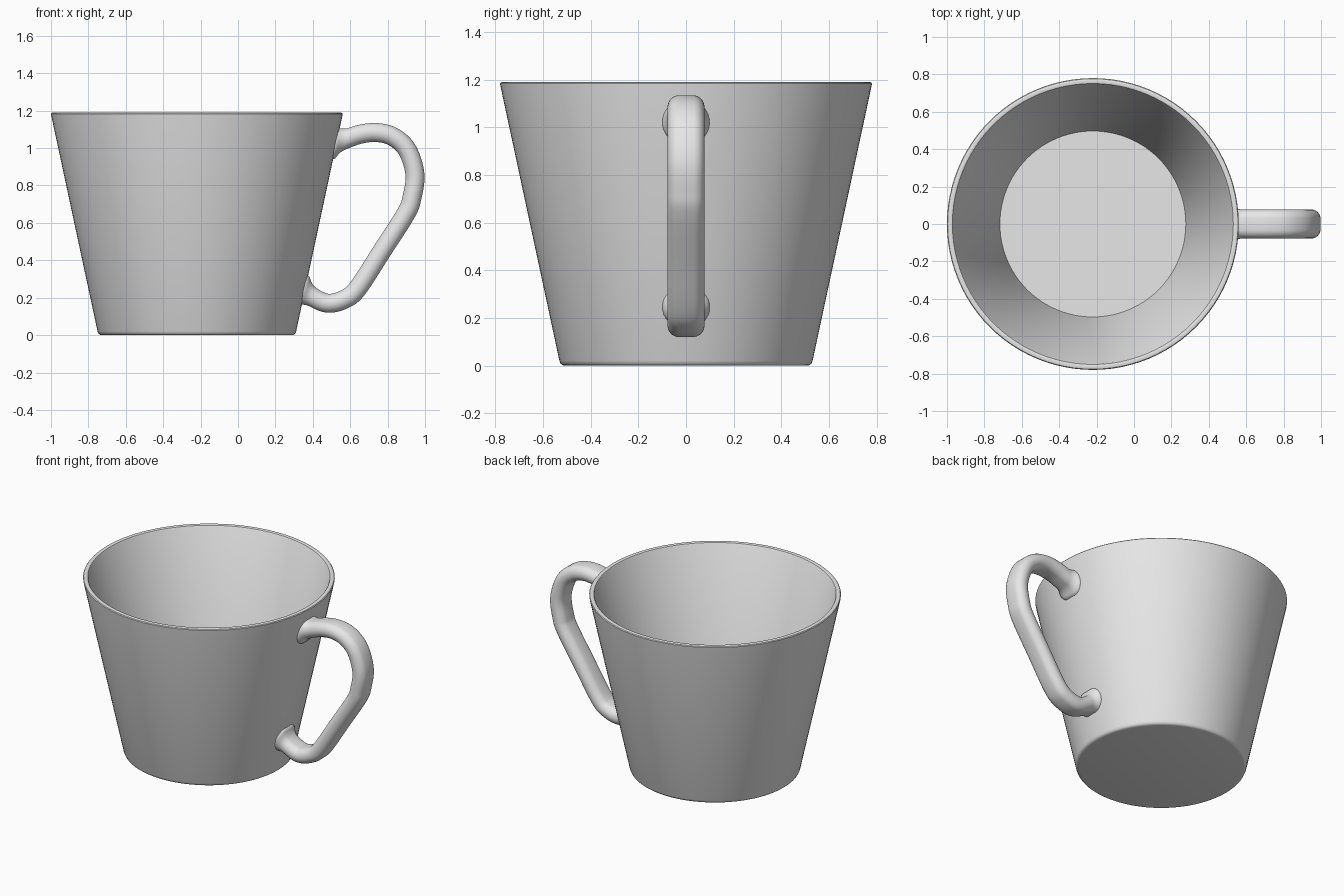
import bpy, bmesh, math
from mathutils import Vector

cube = bpy.data.objects.get("Cube")
if cube:
    bpy.data.objects.remove(cube, do_unlink=True)

CUP_X = -0.22          # cup axis
SEGMENTS = 96

grey = bpy.data.materials.new("plain_grey")
grey.use_nodes = True
grey.diffuse_color = (0.8, 0.8, 0.8, 1)
grey.node_tree.nodes["Principled BSDF"].inputs["Base Color"].default_value = (0.8, 0.8, 0.8, 1)


def finish(bm, name):
    """Turn a bmesh into a smooth shaded grey object."""
    bmesh.ops.remove_doubles(bm, verts=bm.verts, dist=1e-5)
    bmesh.ops.recalc_face_normals(bm, faces=bm.faces)
    mesh = bpy.data.meshes.new(name)
    bm.to_mesh(mesh)
    bm.free()
    mesh.materials.append(grey)
    obj = bpy.data.objects.new(name, mesh)
    bpy.context.collection.objects.link(obj)
    bpy.ops.object.select_all(action='DESELECT')
    obj.select_set(True)
    bpy.context.view_layer.objects.active = obj
    bpy.ops.object.shade_smooth_by_angle(angle=math.radians(35))
    return obj


# Cup: one closed wall profile, spun round the cup axis
profile = [(0, 0), (0.508, 0), (0.518, 0.002), (0.526, 0.008), (0.531, 0.02),
           (0.779, 1.176), (0.78, 1.183), (0.776, 1.188), (0.769, 1.19),
           (0.757, 1.19), (0.751, 1.188), (0.747, 1.182),
           (0.497, 0.03), (0, 0.03)]
bm = bmesh.new()
verts = [bm.verts.new((CUP_X + r, 0, z)) for r, z in profile]
edges = [bm.edges.new(pair) for pair in zip(verts, verts[1:])]
bmesh.ops.spin(bm, geom=verts + edges, cent=(CUP_X, 0, 0), axis=(0, 0, 1),
               angle=math.tau, steps=SEGMENTS, use_duplicate=False)
finish(bm, "cup")


# Handle: a rounded strap swept along a smooth path
def wall_x(y, z):
    """x of the cup's outer wall on the handle side."""
    radius = 0.527 + 0.2145 * z
    return CUP_X + math.sqrt(radius ** 2 - y ** 2)


def smooth_path(points, steps):
    """Catmull-Rom samples between the inner points."""
    result = []
    for a, b, c, d in zip(points, points[1:], points[2:], points[3:]):
        for i in range(steps):
            t = i / steps
            result.append(0.5 * (2 * b + (c - a) * t + (2 * a - 5 * b + 4 * c - d) * t ** 2
                                 + (3 * b - a - 3 * c + d) * t ** 3))
    return result


path = [Vector((x, 0, z)) for x, z in [
    (0.38, 0.96), (0.44, 0.99), (0.50, 1.015), (0.57, 1.045), (0.65, 1.073), (0.74, 1.083),
    (0.83, 1.06), (0.905, 0.99), (0.946, 0.86), (0.93, 0.735), (0.898, 0.65),
    (0.77, 0.45), (0.64, 0.25), (0.57, 0.192), (0.485, 0.17), (0.41, 0.197),
    (0.355, 0.24), (0.30, 0.29), (0.25, 0.34)]]
centres = smooth_path(path, 8)

HALF_THICK, FLAT, SIDES = 0.051, 0.027, 24
bm = bmesh.new()
rings = []
for i, centre in enumerate(centres):
    along = (centres[min(i + 1, len(centres) - 1)] - centres[max(i - 1, 0)]).normalized()
    across = Vector((-along.z, 0, along.x))
    ring = []
    for k in range(SIDES):
        angle = math.tau * (k + 0.5) / SIDES
        out = across * math.cos(angle) + Vector((0, math.sin(angle), 0))
        side = Vector((0, math.copysign(FLAT, math.sin(angle)), 0))
        p = centre + side + out * HALF_THICK
        # Flare softly into the wall, and stop just beneath its surface
        gap = max(0, p.x - wall_x(p.y, p.z))
        p += out * 0.022 * max(0, 1 - gap / 0.05) ** 2
        p.x = max(p.x, wall_x(p.y, p.z) - 0.012)
        ring.append(bm.verts.new(p))
    rings.append(ring)
for one, two in zip(rings, rings[1:]):
    for k in range(SIDES):
        n = (k + 1) % SIDES
        bm.faces.new((one[k], one[n], two[n], two[k]))
finish(bm, "handle")
